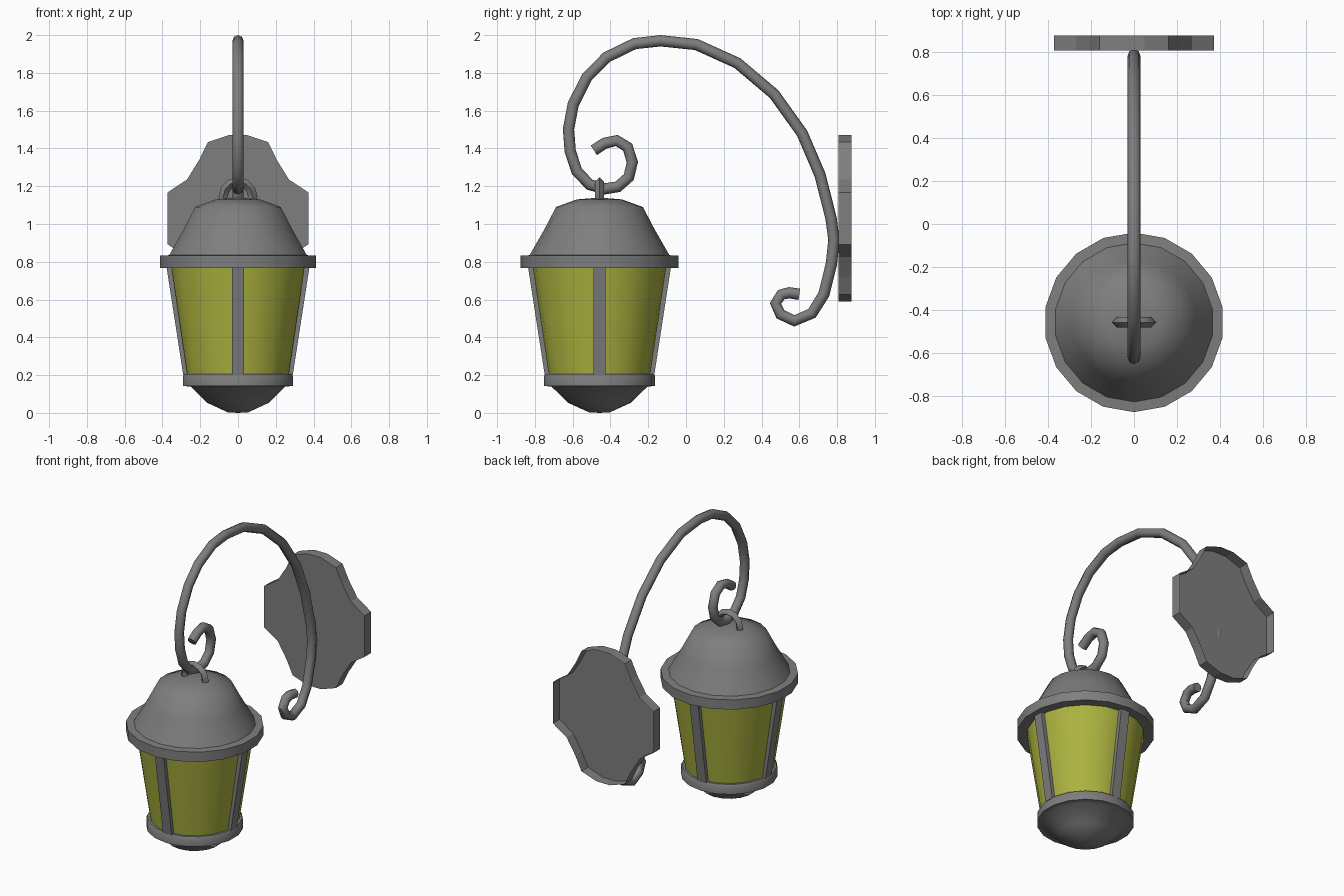
import bpy, bmesh, math
from mathutils import Matrix, Vector

if "Cube" in bpy.data.objects:
    bpy.data.objects.remove(bpy.data.objects["Cube"], do_unlink=True)

AXIS_Y = -0.458
SIDES = 18


def material(name, rgb):
    m = bpy.data.materials.new(name)
    m.use_nodes = True
    m.diffuse_color = (*rgb, 1)
    m.node_tree.nodes["Principled BSDF"].inputs["Base Color"].default_value = (*rgb, 1)
    return m


metal = material("grey metal", (0.21, 0.21, 0.21))
amber = material("yellow glass", (0.41, 0.45, 0.05))


def finish(name, bm, mat, smooth=None, normals=True):
    if normals:
        bmesh.ops.recalc_face_normals(bm, faces=bm.faces)
    mesh = bpy.data.meshes.new(name)
    bm.to_mesh(mesh)
    bm.free()
    mesh.materials.append(mat)
    ob = bpy.data.objects.new(name, mesh)
    bpy.context.collection.objects.link(ob)
    if smooth:
        shade(ob, smooth)
    return ob


def shade(ob, degrees):
    bpy.ops.object.select_all(action='DESELECT')
    ob.select_set(True)
    bpy.context.view_layer.objects.active = ob
    bpy.ops.object.shade_smooth_by_angle(angle=math.radians(degrees))


def lathe(name, profile, mat, smooth=50):
    """Turn a (radius, z) profile around the lantern axis."""
    bm = bmesh.new()
    verts = [bm.verts.new((0, r, z)) for r, z in profile]
    edges = [bm.edges.new(pair) for pair in zip(verts, verts[1:])]
    bmesh.ops.spin(bm, geom=verts + edges, cent=(0, 0, 0), axis=(0, 0, 1),
                   angle=math.tau, steps=SIDES, use_duplicate=False)
    bmesh.ops.remove_doubles(bm, verts=bm.verts, dist=0.0005)
    bmesh.ops.translate(bm, verts=bm.verts, vec=(0, AXIS_Y, 0))
    return finish(name, bm, mat, smooth)


def tube(name, points, radius, resolution, smooth):
    """Sweep a round section along a path."""
    cu = bpy.data.curves.new(name, 'CURVE')
    cu.dimensions = '3D'
    cu.bevel_depth = radius
    cu.bevel_resolution = resolution
    cu.use_fill_caps = True
    sp = cu.splines.new('POLY')
    sp.points.add(len(points) - 1)
    for p, co in zip(sp.points, points):
        p.co = (*co, 1)
    cu.materials.append(metal)
    ob = bpy.data.objects.new(name, cu)
    bpy.context.collection.objects.link(ob)
    bpy.ops.object.select_all(action='DESELECT')
    ob.select_set(True)
    bpy.context.view_layer.objects.active = ob
    bpy.ops.object.convert(target='MESH')
    shade(bpy.context.object, smooth)


# Lantern body
lathe("roof", [(0, 1.14), (0.12, 1.13), (0.23, 1.09), (0.29, 0.975), (0.37, 0.835),
               (0.418, 0.832), (0.418, 0.767), (0, 0.767)], metal)
lathe("glass", [(0.357, 0.77), (0.272, 0.2)], amber)
lathe("base", [(0, 0.205), (0.288, 0.205), (0.295, 0.195), (0.295, 0.142), (0.255, 0.14),
               (0.165, 0.053), (0.055, 0.003), (0, 0)], metal)

# Four leaning corner bars
for i, side in enumerate(("back", "right", "front", "left")):
    bm = bmesh.new()
    bmesh.ops.create_cube(bm, size=1)
    for v in bm.verts:
        top = v.co.z > 0
        outer = 0.378 if top else 0.29
        v.co = (v.co.x * 0.064, outer if v.co.y > 0 else outer - 0.035, 0.77 if top else 0.2)
    bm.transform(Matrix.Translation((0, AXIS_Y, 0)) @ Matrix.Rotation(i * math.pi / 2, 4, 'Z'))
    finish(side + "_bar", bm, metal)

# Hanging loop on the roof
loop = [(0.078 * math.cos(a), AXIS_Y, 1.145 + 0.078 * math.sin(a))
        for a in (math.radians(d) for d in range(-30, 211, 30))]
tube("hanging_loop", loop, 0.025, 0, 30)

# Scrolled arm, as (y, z) from inner curl to lower curl
arm = [(-.488, 1.39), (-.43, 1.428), (-.367, 1.442), (-.309, 1.407), (-.284, 1.327),
       (-.303, 1.248), (-.361, 1.197), (-.43, 1.186), (-.51, 1.208), (-.578, 1.28),
       (-.613, 1.385), (-.622, 1.502), (-.597, 1.634), (-.525, 1.777), (-.42, 1.883),
       (-.272, 1.955), (-.135, 1.97), (.055, 1.95), (.272, 1.852), (.467, 1.687),
       (.615, 1.48), (.71, 1.258), (.768, 1.03), (.783, .915), (.77, .79), (.73, .628),
       (.667, .527), (.573, .487), (.5, .522), (.474, .58), (.504, .626), (.546, .636),
       (.6, .628)]
tube("scroll_arm", [(0, y, z) for y, z in arm], 0.03, 2, 50)

# Wall plate: a scalloped front with a rim, open at the back
quarter = [(0.05, 0.44), (0.16, 0.403), (0.205, 0.31), (0.27, 0.205), (0.372, 0.138)]
right = quarter + [(x, -z) for x, z in reversed(quarter)]
outline = right + [(-x, z) for x, z in reversed(right)]
bm = bmesh.new()
front = [bm.verts.new((x, 0.807, 1.03 + z)) for x, z in outline]
back = [bm.verts.new(v.co + Vector((0, 0.07, 0))) for v in front]
bm.faces.new(front)
for i in range(len(front)):
    bm.faces.new((front[i - 1], back[i - 1], back[i], front[i]))
bm.normal_update()
if bm.faces[:][0].normal.y > 0:
    bmesh.ops.reverse_faces(bm, faces=bm.faces)
finish("wall_plate", bm, metal, normals=False)
